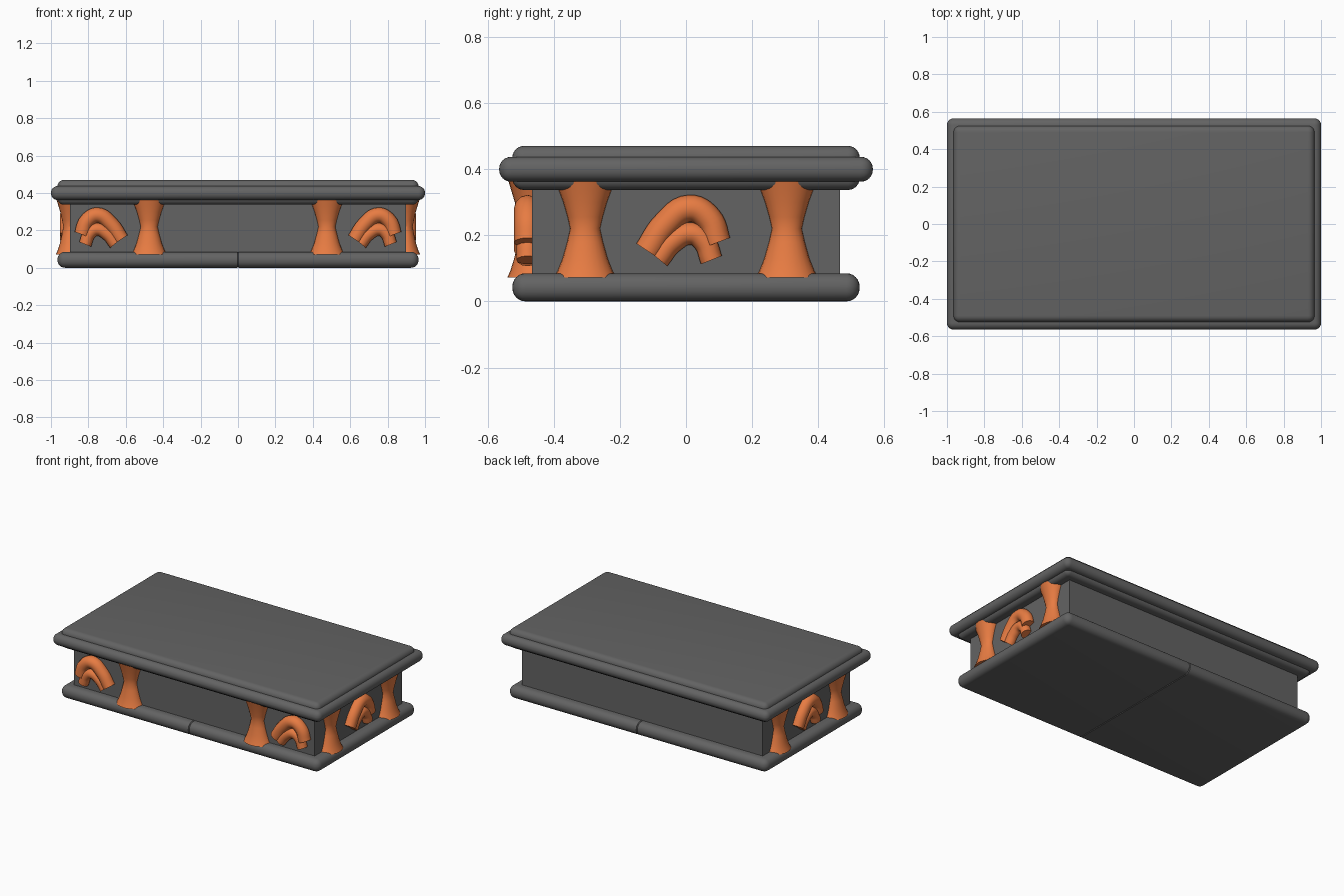
import bpy, bmesh, math

if "Cube" in bpy.data.objects:
    bpy.data.objects.remove(bpy.data.objects["Cube"])


def material(name, color):
    m = bpy.data.materials.new(name)
    m.diffuse_color = color
    m.use_nodes = True
    m.node_tree.nodes["Principled BSDF"].inputs["Base Color"].default_value = m.diffuse_color
    return m


orange = material("orange", (0.8, 0.2, 0.055, 1))
dark = material("dark_grey", (0.125, 0.125, 0.125, 1))


def smooth(ob, angle=35):
    bpy.ops.object.select_all(action='DESELECT')
    ob.select_set(True)
    bpy.context.view_layer.objects.active = ob
    bpy.ops.object.shade_smooth_by_angle(angle=math.radians(angle))


def slab(name, hx, hy, z0, z1, radius=0, seam=False):
    bm = bmesh.new()
    bmesh.ops.create_cube(bm, size=2)
    for v in bm.verts:
        v.co = (v.co.x * hx, v.co.y * hy, z1 if v.co.z > 0 else z0)
    if radius:
        bmesh.ops.bevel(bm, geom=bm.edges[:], offset=radius, segments=6,
                        profile=0.5, affect='EDGES')
    if seam:  # shallow groove around the middle
        for x in (-0.004, 0, 0.004):
            bmesh.ops.bisect_plane(bm, geom=bm.verts[:] + bm.edges[:] + bm.faces[:],
                                   plane_co=(x, 0, 0), plane_no=(1, 0, 0))
        mid = (z0 + z1) / 2
        for v in bm.verts:
            if abs(v.co.x) < 0.001:
                v.co.y *= 0.992
                v.co.z = mid + (v.co.z - mid) * 0.9
    me = bpy.data.meshes.new(name)
    bm.to_mesh(me)
    bm.free()
    me.materials.append(dark)
    ob = bpy.data.objects.new(name, me)
    bpy.context.collection.objects.link(ob)
    if radius:
        smooth(ob)
    return ob


def column(name, x, y, angle):
    # hourglass lathe, flattened towards the wall
    profile = [(0.094, 0.072), (0.083, 0.092), (0.068, 0.13), (0.054, 0.18), (0.045, 0.22),
               (0.053, 0.255), (0.066, 0.3), (0.081, 0.34), (0.093, 0.372)]
    n = 24
    verts = [(r * math.cos(2 * math.pi * i / n), 0.8 * r * math.sin(2 * math.pi * i / n), z)
             for r, z in profile for i in range(n)]
    faces = [(k * n + i, k * n + (i + 1) % n, (k + 1) * n + (i + 1) % n, (k + 1) * n + i)
             for k in range(len(profile) - 1) for i in range(n)]
    faces += [tuple(reversed(range(n))), tuple(range(len(verts) - n, len(verts)))]
    me = bpy.data.meshes.new(name)
    me.from_pydata(verts, [], faces)
    me.materials.append(orange)
    ob = bpy.data.objects.new(name, me)
    ob.location = (x, y, 0)
    ob.rotation_euler.z = angle
    bpy.context.collection.objects.link(ob)
    smooth(ob, 25)


def arch(name, x, y, angle, flip=1):
    # two nested lopsided tubes
    paths = {"outer": [(-0.116, 0.152), (-0.062, 0.232), (0.01, 0.281), (0.068, 0.25), (0.095, 0.178)],
             "inner": [(-0.083, 0.128), (-0.042, 0.178), (0.015, 0.205), (0.055, 0.18), (0.077, 0.125)]}
    for part, pts in paths.items():
        cu = bpy.data.curves.new(name + "_" + part, 'CURVE')
        cu.dimensions = '3D'
        cu.bevel_depth = 0.041 if part == "outer" else 0.034
        cu.bevel_resolution = 4
        cu.use_fill_caps = True
        sp = cu.splines.new('BEZIER')
        sp.resolution_u = 6
        sp.bezier_points.add(len(pts) - 1)
        for bp, (u, z) in zip(sp.bezier_points, pts):
            bp.co = (u * flip, -0.014, z)
            bp.handle_left_type = bp.handle_right_type = 'AUTO'
        cu.materials.append(orange)
        ob = bpy.data.objects.new(cu.name, cu)
        ob.location = (x, y, 0)
        ob.rotation_euler.z = angle
        bpy.context.collection.objects.link(ob)
        bpy.ops.object.select_all(action='DESELECT')
        ob.select_set(True)
        bpy.context.view_layer.objects.active = ob
        bpy.ops.object.convert(target='MESH')
        smooth(bpy.context.view_layer.objects.active)


# stacked dark body
slab("base_slab", 0.965, 0.525, 0, 0.085, 0.04, seam=True)
slab("core_box", 0.898, 0.465, 0.04, 0.4)
slab("top_inner_slab", 0.965, 0.525, 0.337, 0.47, 0.035)
slab("top_rim_slab", 1.0, 0.565, 0.362, 0.437, 0.036)

# ornaments on the front and both ends
for s, side in ((-1, "left"), (1, "right")):
    turn = s * math.pi / 2
    column("front_column_" + side, s * 0.475, -0.465, 0)
    arch("front_arch_" + side, s * 0.74, -0.465, 0, s)
    column("end_column_front_" + side, s * 0.898, -0.305, turn)
    column("end_column_back_" + side, s * 0.898, 0.305, turn)
    arch("end_arch_" + side, s * 0.898, 0, turn)
